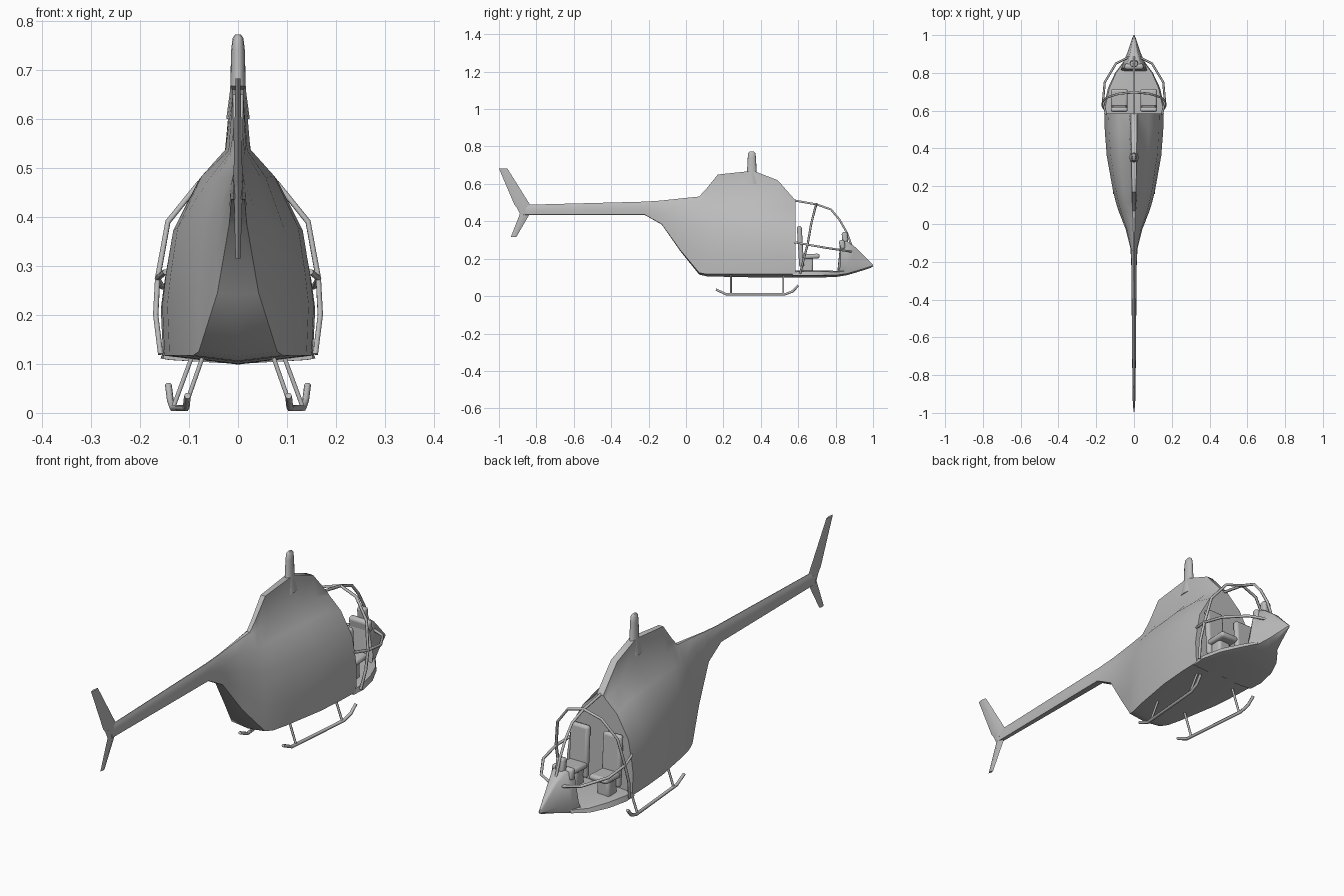
import bpy, bmesh, math
from mathutils import Vector

cube = bpy.data.objects.get("Cube")
if cube:
    bpy.data.objects.remove(cube, do_unlink=True)

grey = bpy.data.materials.new("plain grey")
grey.use_nodes = True
grey.diffuse_color = (0.5, 0.5, 0.5, 1)
grey.node_tree.nodes["Principled BSDF"].inputs["Base Color"].default_value = (0.5, 0.5, 0.5, 1)


def finish(obj, angle=38):
    obj.data.materials.append(grey)
    bpy.ops.object.select_all(action='DESELECT')
    obj.select_set(True)
    bpy.context.view_layer.objects.active = obj
    bpy.ops.object.shade_smooth_by_angle(angle=math.radians(angle))
    return obj


def loft(name, rings, angle=38):
    """Skin closed rings of equal length and cap both ends."""
    bm = bmesh.new()
    loops = [[bm.verts.new(p) for p in ring] for ring in rings]
    n = len(loops[0])
    for a, b in zip(loops, loops[1:]):
        for i in range(n):
            bm.faces.new((a[i], a[(i + 1) % n], b[(i + 1) % n], b[i]))
    bm.faces.new(loops[0])
    bm.faces.new(loops[-1])
    bmesh.ops.recalc_face_normals(bm, faces=bm.faces)
    mesh = bpy.data.meshes.new(name)
    bm.to_mesh(mesh)
    bm.free()
    obj = bpy.data.objects.new(name, mesh)
    bpy.context.collection.objects.link(obj)
    return finish(obj, angle)


def mirrored(half, y):
    """Full ring at y from a half outline that starts and ends on the centre."""
    return [(x, y, z) for x, z in half] + [(-x, y, z) for x, z in half[-2:0:-1]]


def oval(cy, z, rx, ry, n=12):
    turn = [2 * math.pi * i / n for i in range(n)]
    return [(rx * math.cos(t), cy + ry * math.sin(t), z) for t in turn]


def tube(name, points, radius=0.006):
    curve = bpy.data.curves.new(name, 'CURVE')
    curve.dimensions = '3D'
    curve.bevel_depth = radius
    curve.bevel_resolution = 1
    curve.use_fill_caps = True
    spline = curve.splines.new('POLY')
    spline.points.add(len(points) - 1)
    for p, co in zip(spline.points, points):
        p.co = (*co, 1)
    obj = bpy.data.objects.new(name, curve)
    bpy.context.collection.objects.link(obj)
    curve.materials.append(grey)


def block(name, centre, size, tilt=0, bevel=0.012):
    bpy.ops.mesh.primitive_cube_add(size=1, location=centre, rotation=(tilt, 0, 0))
    obj = bpy.context.object
    obj.name = name
    obj.scale = size
    bpy.ops.object.transform_apply(location=False, rotation=False, scale=True)
    mod = obj.modifiers.new("soft edges", 'BEVEL')
    mod.width = bevel
    mod.segments = 3
    finish(obj, 50)


# Fuselage and tail boom: y, floor, shoulder, half width, top
SIDE = ((1, 0), (1.03, .25), (.98, .4), (.88, .62), (.53, .87))


def body_ring(y, low, high, w, top):
    half = [(0, low - 0.12 * w)]
    half += [(w * fx, low + (high - low) * fz) for fx, fz in SIDE]
    half += [(0.18 * w, high), (0.1 * w, top), (0, top)]
    return mirrored(half, y)


loft("fuselage", [body_ring(*s) for s in (
    (-.87, .435, .485, .008, .488),
    (-.22, .435, .502, .014, .505),
    (-.13, .385, .508, .018, .511),
    (-.03, .245, .518, .042, .522),
    (.07, .125, .527, .08, .532),
    (.11, .117, .531, .092, .575),
    (.17, .117, .535, .107, .65),
    (.36, .117, .538, .14, .67),
    (.49, .117, .53, .15, .62),
    (.585, .117, .498, .153, .512))])

# Rotor mast
loft("rotor_mast", [oval(.352, z, rx, ry) for z, rx, ry in (
    (.6, .024, .045), (.66, .016, .026), (.74, .014, .022),
    (.765, .011, .019), (.772, .006, .012))], 50)


# Tail fins
def fin_ring(y0, y1, z, w):
    m = (y0 + y1) / 2
    return [(0, y0, z), (w, m, z), (0, y1, z), (-w, m, z)]


loft("upper_tail_fin", [fin_ring(*s) for s in (
    (-.89, -.832, .455, .009), (-.918, -.835, .49, .009),
    (-1, -.955, .682, .005))], 60)
loft("lower_tail_fin", [fin_ring(*s) for s in (
    (-.905, -.832, .475, .009), (-.888, -.835, .44, .009),
    (-.937, -.908, .315, .005))], 60)


# Cabin floor and nose: y, lower half width, upper half width, bottom, top
def nose_ring(y, wide, narrow, low, high):
    mid = low + (high - low) * 0.3
    return mirrored([(0, low), (wide * .9, low + .008), (wide, mid),
                     (narrow, high - .006), (narrow * .6, high), (0, high)], y)


loft("cabin_floor", [nose_ring(*s) for s in (
    (.57, .153, .15, .1, .135), (.63, .158, .15, .1, .138),
    (.72, .138, .13, .1, .138), (.8, .1, .095, .102, .135),
    (.86, .055, .05, .112, .138))])
loft("nose_cone", [nose_ring(*s) for s in (
    (.81, .07, .05, .105, .14), (.825, .066, .045, .106, .285),
    (.86, .055, .033, .112, .295), (.91, .034, .02, .126, .258),
    (.985, .009, .006, .15, .182), (1, .003, .002, .158, .168))], 50)
block("instrument_panel", (0, .835, .275), (.1, .03, .05), .15)
block("instrument_hood", (0, .85, .305), (.04, .03, .075), .1, .01)

# Cockpit frame
tube("windscreen_centre_bar", [(0, .575, .512), (0, .7, .49), (0, .775, .463),
                               (0, .82, .41), (0, .86, .34), (0, .885, .27)])
hoop = [(.158, .61, .12), (.168, .63, .2), (.164, .65, .275),
        (.143, .67, .39), (.08, .69, .468)]
tube("door_hoop", hoop + [(0, .697, .492)] + [(-x, y, z) for x, y, z in hoop[::-1]])
belt = [(.148, .58, .288), (.164, .65, .275), (.155, .75, .258),
        (.095, .85, .243), (.025, .885, .238)]

for side, s in (("left", 1), ("right", -1)):
    def flip(points):
        return [(s * x, y, z) for x, y, z in points]

    tube(side + "_belt_bar", flip(belt))
    # Seats
    block(side + "_seat_back", (s * .078, .612, .265), (.088, .026, .22), .06)
    block(side + "_seat_cushion", (s * .078, .665, .212), (.088, .1, .026), .05)
    block(side + "_seat_base", (s * .078, .65, .165), (.06, .06, .08))
    # Landing gear
    tube(side + "_skid", flip([(.103, .16, .035), (.106, .215, .01),
                               (.133, .53, .01), (.138, .57, .025), (.142, .6, .057)]), .007)
    tube(side + "_rear_strut", flip([(.07, .24, .12), (.108, .24, .012)]), .005)
    tube(side + "_front_strut", flip([(.092, .52, .12), (.132, .52, .012)]), .005)
